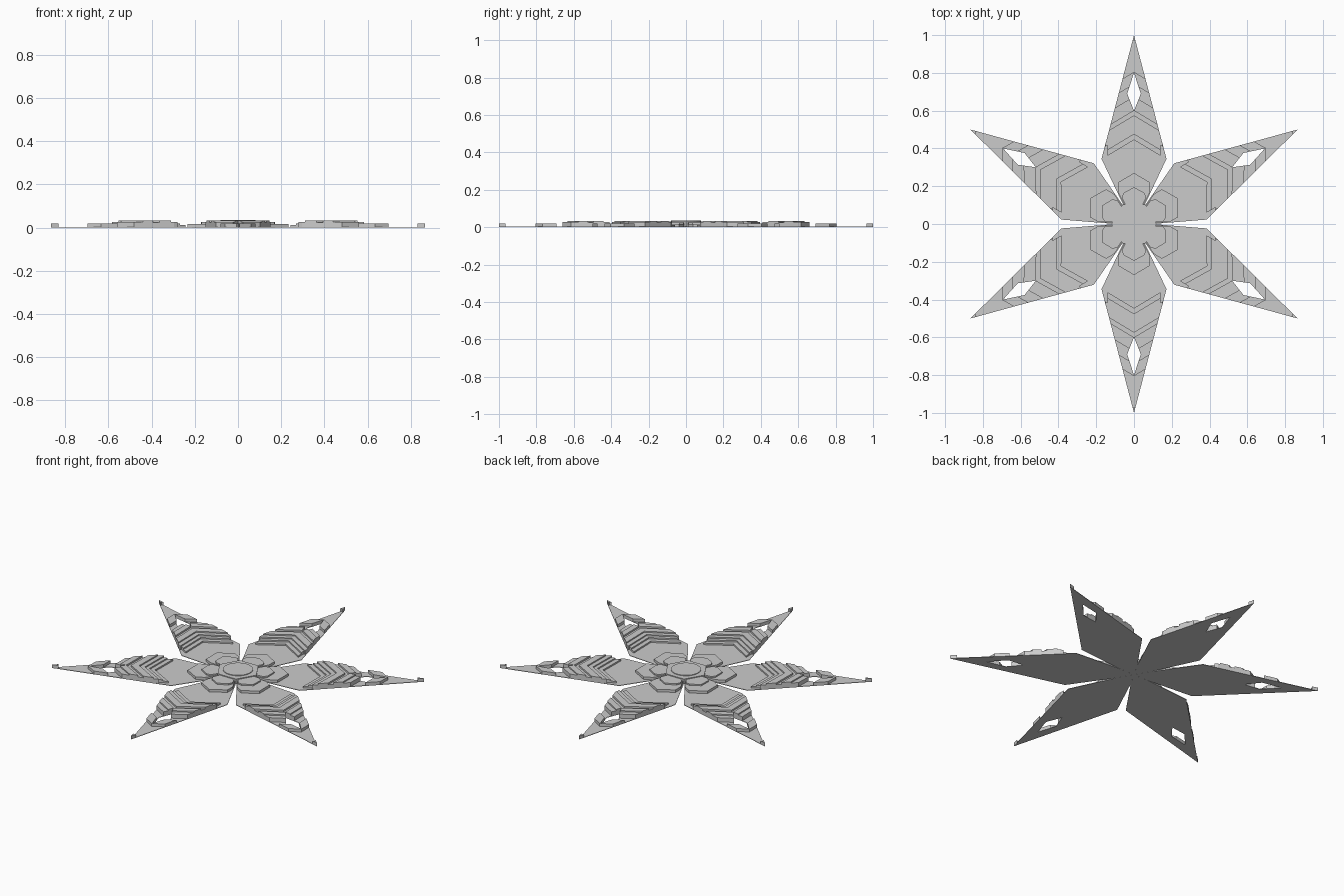
import bpy, bmesh, math
from mathutils import Vector

if "Cube" in bpy.data.objects:
    bpy.data.objects.remove(bpy.data.objects["Cube"])

BASE = 0.003          # plate thickness
SLOPE = 0.6           # chevron steepness

grey = bpy.data.materials.new("light grey")
grey.diffuse_color = (0.6, 0.6, 0.6, 1)
grey.use_nodes = True
grey.node_tree.nodes["Principled BSDF"].inputs["Base Color"].default_value = grey.diffuse_color

# Right half of one arm, with the diamond opening notched into the centre line
ARM = [(0, 0), (.05, .087), (.172, .345), (0, 1), (0, .8), (.036, .69), (0, .6)]
INNER = [(0, .08), (.05, .1), (.085, .17), (.085, .22), (0, .27)]
CORE = [(0, .08), (.04, .09), (.065, .14), (.055, .165), (0, .195)]


def slab(name, outline, z0, z1, low=None, high=None, width=None, bottom=False):
    """Mirrored half outline, trimmed to a chevron band, raised from z0 to z1."""
    bm = bmesh.new()
    bm.faces.new([bm.verts.new((x, y, z0)) for x, y in outline])
    bmesh.ops.triangulate(bm, faces=bm.faces[:])

    def trim(co, no):
        bmesh.ops.bisect_plane(bm, geom=bm.verts[:] + bm.edges[:] + bm.faces[:],
                               plane_co=co, plane_no=no, clear_outer=True)
    if low is not None:
        trim((0, low, 0), Vector((-SLOPE, -1, 0)).normalized())
    if high is not None:
        trim((0, high, 0), Vector((SLOPE, 1, 0)).normalized())
    if width is not None:
        trim((width, 0, 0), (1, 0, 0))
    copy = bmesh.ops.duplicate(bm, geom=bm.verts[:] + bm.edges[:] + bm.faces[:])["geom"]
    for v in copy:
        if isinstance(v, bmesh.types.BMVert):
            v.co.x *= -1
    bmesh.ops.remove_doubles(bm, verts=bm.verts[:], dist=1e-5)
    bmesh.ops.recalc_face_normals(bm, faces=bm.faces[:])
    bmesh.ops.dissolve_limit(bm, angle_limit=0.01, verts=bm.verts[:], edges=bm.edges[:])
    ext = bmesh.ops.extrude_face_region(bm, geom=bm.faces[:], use_keep_orig=bottom)
    for v in ext["geom"]:
        if isinstance(v, bmesh.types.BMVert):
            v.co.z = z1
    bmesh.ops.recalc_face_normals(bm, faces=bm.faces[:])
    # open-bottomed ridges: make sure the top looks up
    top = max(bm.faces, key=lambda f: f.calc_center_median().z)
    if top.normal.z < 0:
        bmesh.ops.reverse_faces(bm, faces=bm.faces[:])
    me = bpy.data.meshes.new(name)
    bm.to_mesh(me)
    bm.free()
    me.materials.append(grey)
    # six arms around the centre
    for i in range(6):
        ob = bpy.data.objects.new(f"{name}_{i + 1}", me)
        ob.rotation_euler.z = i * math.pi / 3
        bpy.context.collection.objects.link(ob)


# Flat arm plates
slab("arm_plate", ARM, 0, BASE, bottom=True)

# Stepped chevron ridges: start, end, height, half width limit
RIDGES = [(.445, .475, .012, .14), (.475, .5, .02, .14), (.5, .53, .027, .15),
          (.53, .575, .034, None), (.575, .6, .024, None), (.6, .64, .034, None),
          (.64, .675, .027, None), (.74, .805, .02, None), (.97, None, .02, None)]
for n, (a, b, h, w) in enumerate(RIDGES):
    slab(f"chevron_ridge_{n + 1}", ARM, BASE, h, a, b, w)

# Petals around the hub
slab("inner_petal", INNER, BASE, .018)
slab("petal_core", CORE, .018, .026)

# Hub: hexagon with a round cap
for name, sides, r, z0, z1 in (("hub_hexagon", 6, .12, BASE, .031),
                               ("hub_cap", 24, .08, .031, .035)):
    bpy.ops.mesh.primitive_cylinder_add(vertices=sides, radius=r, depth=z1 - z0,
                                        location=(0, 0, (z0 + z1) / 2),
                                        rotation=(0, 0, math.pi / 6))
    bpy.context.object.name = name
    bpy.context.object.data.materials.append(grey)
